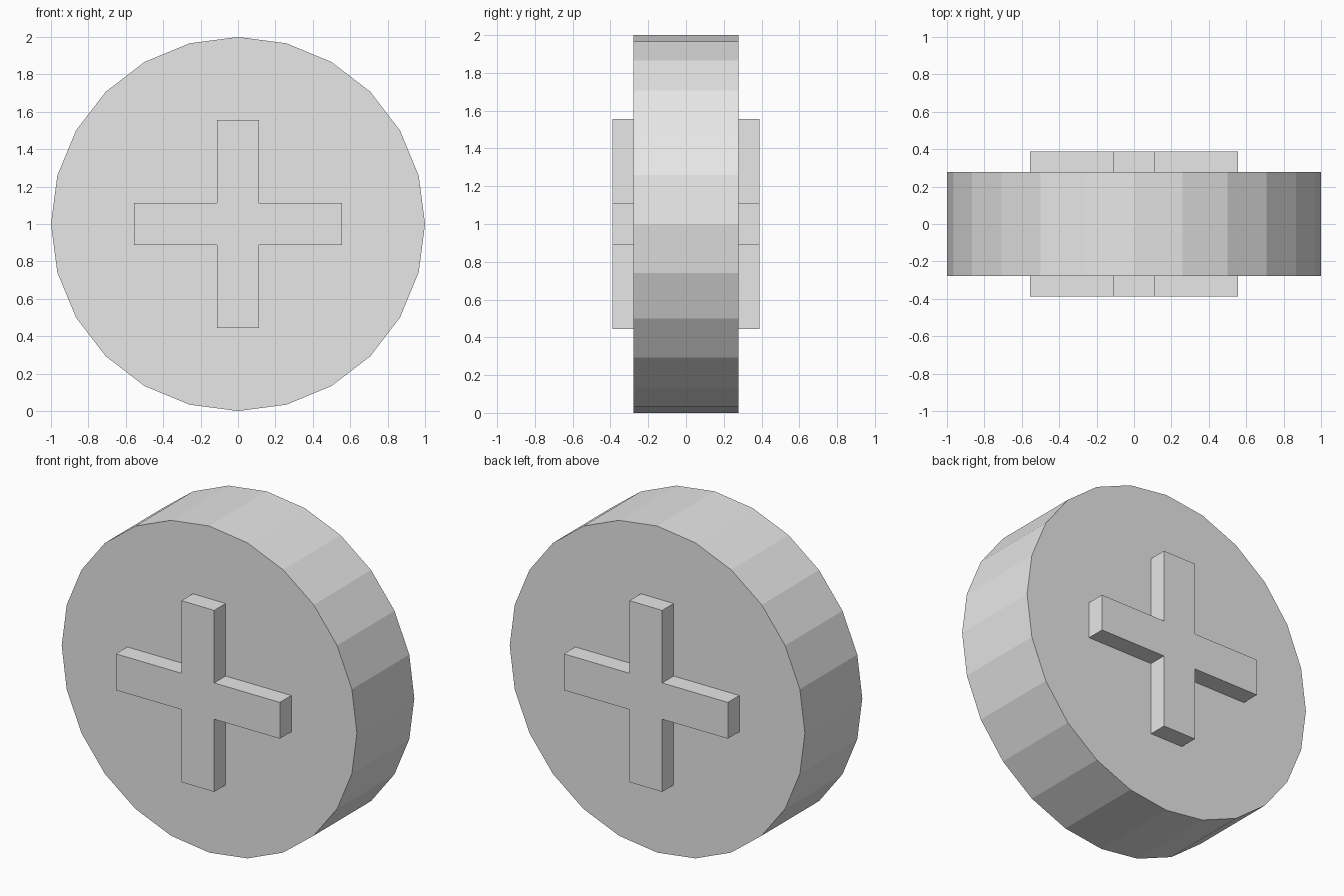
import bpy
import bmesh
from math import sin, cos, tau
from mathutils import Vector

cube = bpy.data.objects.get("Cube")
if cube:
    bpy.data.objects.remove(cube, do_unlink=True)

CENTRE_Z = 1.0
UNIT = 1 / 9  # half the width of a cross arm

# Single plain grey
grey = bpy.data.materials.new("light_grey")
grey.use_nodes = True
colour = (0.8, 0.8, 0.8, 1)
grey.diffuse_color = colour
grey.node_tree.nodes["Principled BSDF"].inputs["Base Color"].default_value = colour


def extruded_profile(name, outline, half_depth):
    """Flat-shaded prism from an x-z outline, centred on y = 0."""
    bm = bmesh.new()
    face = bm.faces.new([bm.verts.new((x, -half_depth, z)) for x, z in outline])
    result = bmesh.ops.extrude_face_region(bm, geom=[face])
    moved = [v for v in result["geom"] if isinstance(v, bmesh.types.BMVert)]
    bmesh.ops.translate(bm, verts=moved, vec=Vector((0, 2 * half_depth, 0)))
    bmesh.ops.recalc_face_normals(bm, faces=bm.faces)
    mesh = bpy.data.meshes.new(name)
    bm.to_mesh(mesh)
    bm.free()
    mesh.materials.append(grey)
    obj = bpy.data.objects.new(name, mesh)
    obj.location.z = CENTRE_Z
    bpy.context.collection.objects.link(obj)
    return obj


# Thick 24-sided disc, with a corner at the top
SIDES = 24
circle = [(sin(tau * i / SIDES), cos(tau * i / SIDES)) for i in range(SIDES)]
extruded_profile("disc", circle, 2.5 * UNIT)

# Raised cross passing through the disc: one arm's three corners, turned four times
w, r = UNIT, 5 * UNIT
cross = []
x_axis, z_axis = Vector((1, 0)), Vector((0, 1))
for _ in range(4):
    for along, across in ((w, -w), (r, -w), (r, w)):
        cross.append(tuple(x_axis * along + z_axis * across))
    x_axis, z_axis = z_axis, -x_axis
extruded_profile("raised_cross", cross, 3.5 * UNIT)
